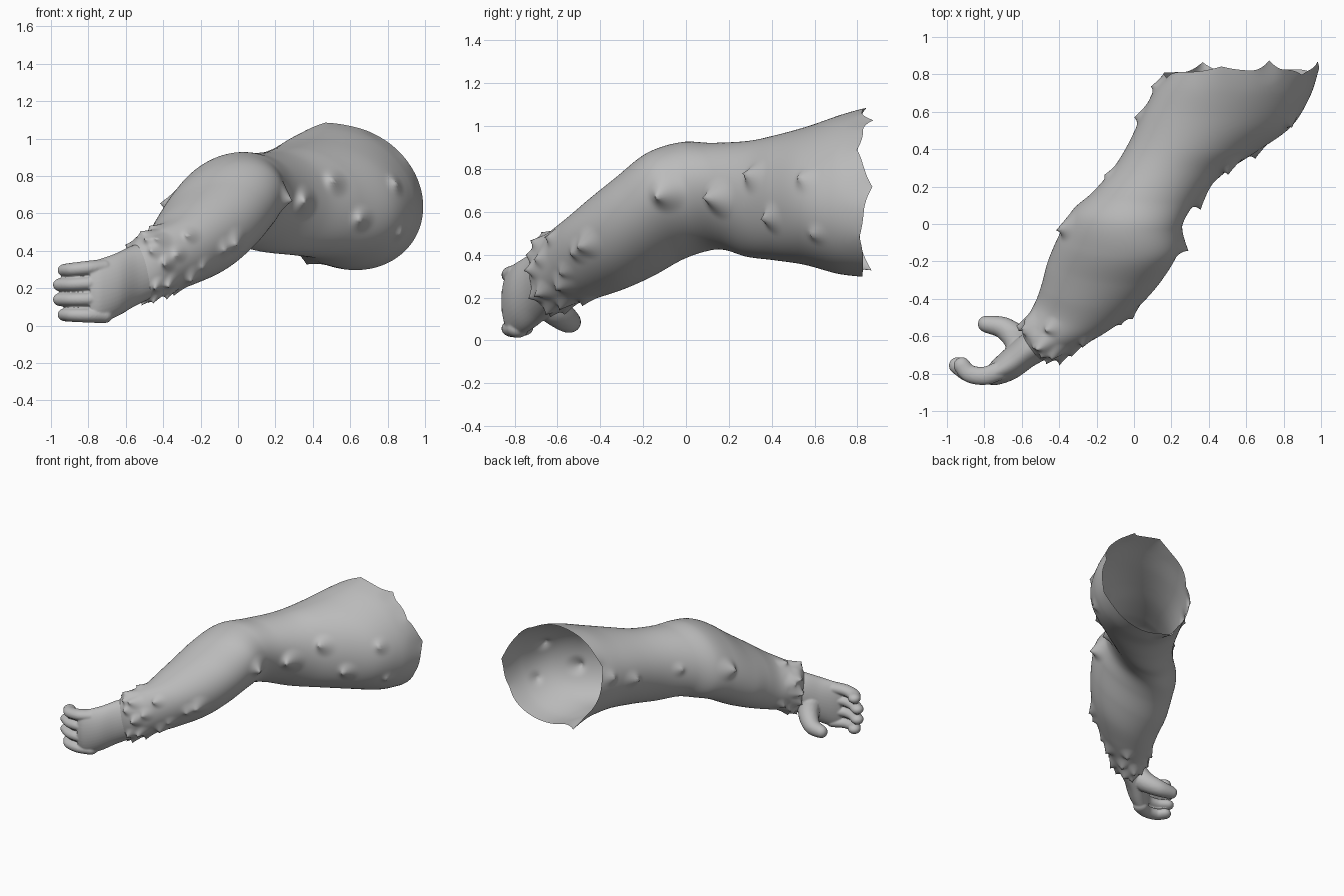
import bpy, bmesh, math, random
from mathutils import Vector

if "Cube" in bpy.data.objects:
    bpy.data.objects.remove(bpy.data.objects["Cube"])

random.seed(4)
grey = bpy.data.materials.new("plain grey")
grey.diffuse_color = (0.5, 0.5, 0.5, 1)
grey.use_nodes = True
grey.node_tree.nodes["Principled BSDF"].inputs["Base Color"].default_value = grey.diffuse_color


def spline(rows, t):
    """Smooth interpolation through the rows, t from 0 to len(rows) - 1."""
    i = min(int(t), len(rows) - 2)
    f = t - i
    p0, p1, p2, p3 = (rows[max(0, min(len(rows) - 1, k))] for k in range(i - 1, i + 3))
    return [0.5 * (2 * b + (c - a) * f + (2 * a - 5 * b + 4 * c - d) * f * f
                   + (3 * b - a - 3 * c + d) * f ** 3)
            for a, b, c, d in zip(p0, p1, p2, p3)]


def loft(bm, rows, rings, segs):
    """Skin oval sections: left x, y, right x, y, middle z, half height, lean, roll."""
    grid = []
    for i in range(rings):
        lx, ly, rx, ry, z, h, lean, roll = spline(rows, (len(rows) - 1) * i / (rings - 1))
        mid = Vector(((lx + rx) / 2, (ly + ry) / 2, z))
        flat = Vector(((rx - lx) / 2, (ry - ly) / 2, 0))
        ahead = Vector((flat.y, -flat.x, 0)).normalized()
        side = flat + Vector((0, 0, roll))
        up = h * (ahead * lean + Vector((0, 0, math.sqrt(1 - lean * lean))))
        angles = [2 * math.pi * j / segs for j in range(segs)]
        grid.append([bm.verts.new(mid + side * math.cos(a) + up * math.sin(a)) for a in angles])
    for a, b in zip(grid, grid[1:]):
        for j in range(segs):
            k = (j + 1) % segs
            bm.faces.new((a[j], a[k], b[k], b[j]))
    return grid


def finish(bm, name):
    bm.normal_update()
    mesh = bpy.data.meshes.new(name)
    bm.to_mesh(mesh)
    bm.free()
    mesh.materials.append(grey)
    mesh.shade_smooth()
    ob = bpy.data.objects.new(name, mesh)
    bpy.context.collection.objects.link(ob)
    return ob


# Arm: open at the shoulder, closing onto the wrist
ARM = [
    (.16, .81, .99, .83, .685, .385, 0, -.05),
    (.12, .74, .94, .68, .68, .365, 0, -.05),
    (.05, .60, .84, .52, .675, .32, 0, -.04),
    (-.03, .43, .66, .39, .665, .29, 0, -.02),
    (-.11, .30, .48, .27, .66, .27, 0, 0),
    (-.22, .17, .34, .13, .672, .25, .1, .02),
    (-.33, .07, .26, 0, .67, .255, .2, .05),
    (-.40, -.06, .24, -.14, .625, .25, .3, .07),
    (-.46, -.20, .16, -.28, .53, .235, .35, .06),
    (-.49, -.31, .05, -.41, .455, .22, .35, .04),
    (-.52, -.40, -.10, -.54, .39, .195, .35, .03),
    (-.56, -.48, -.26, -.64, .345, .18, .3, .01),
    (-.585, -.53, -.40, -.72, .31, .172, .2, 0),
    (-.59, -.60, -.50, -.73, .28, .14, .1, 0),
]
RINGS, SEGS = 170, 120
bm = bmesh.new()
grid = loft(bm, ARM, RINGS, SEGS)
bm.normal_update()
where = {v: (i, j) for i, row in enumerate(grid) for j, v in enumerate(row)}


def pull(v, move, radius):
    """Draw the surface around a vertex out into a pointed tuft."""
    base = v.co.copy()
    for w in bm.verts:
        d = (w.co - base).length
        if d < radius:
            w.co += move * (1 - d / radius) ** 1.8


def tuft(v, size, radius, sweep=0.9):
    i, j = where[v]
    ahead = (grid[min(i + 1, RINGS - 1)][j].co - grid[max(i - 1, 0)][j].co).normalized()
    pull(v, (v.normal * .8 + ahead * sweep) * size, radius)


# Scattered tufts along the arm
TUFTS = [
    (.24, -.09, .69, .06), (.38, .14, .66, .065), (.53, .29, .77, .05), (.66, .41, .57, .045),
    (.85, .55, .76, .035), (.87, .60, .50, .025), (-.02, -.44, .46, .045), (-.08, -.49, .42, .035),
    (-.22, -.59, .25, .04), (-.38, 0, .67, .055), (-.14, .28, .70, .025),
    (.05, .59, .70, .04), (.13, .74, .75, .03),
]
for x, y, z, size in TUFTS:
    spot = Vector((x, y, z))
    near = min(bm.verts, key=lambda v: (v.co - spot).length)
    tuft(near, size, size + .04)

# Staggered rows of tufts around the cuff
for station, count, size in ((10.7, 6, .03), (11.4, 9, .036), (12.0, 11, .036)):
    ring = round(station / (len(ARM) - 1) * (RINGS - 1))
    for n in range(count):
        j = int((n + station + random.uniform(-.25, .25)) * SEGS / count) % SEGS
        tuft(grid[ring + random.randint(-3, 3)][j], size * random.uniform(.75, 1.15), .06, 1.2)

# Ragged shoulder rim: degrees around, distance outwards, rise, width
for deg, out, rise, width in ((12, .04, 0, .12), (40, -.03, 0, .12), (68, .05, 0, .09),
                              (105, .025, .015, .16), (-25, -.02, 0, .15),
                              (-120, .05, -.05, .13), (165, -.03, 0, .14)):
    v = grid[0][round(deg / 360 * SEGS) % SEGS]
    pull(v, Vector((0, out, rise)), width)
finish(bm, "arm")

# Palm
PALM = [
    (-.53, -.55, -.42, -.70, .30, .155, 0, 0),
    (-.61, -.60, -.53, -.755, .26, .165, 0, 0),
    (-.68, -.66, -.63, -.825, .215, .17, 0, 0),
    (-.75, -.725, -.73, -.86, .185, .17, 0, 0),
    (-.79, -.77, -.79, -.855, .185, .15, 0, 0),
]
bm = bmesh.new()
palm = loft(bm, PALM, 24, 40)
bm.faces.new(palm[0][::-1])
bm.faces.new(palm[-1])


def digit(path, r0, r1, deep=1.0, steps=28):
    """Overlapping balls along a path, fused later by the remesh."""
    for n in range(steps):
        f = n / (steps - 1)
        p = Vector(spline(path, f * (len(path) - 1)))
        ball = bmesh.ops.create_icosphere(bm, subdivisions=3, radius=r0 + (r1 - r0) * f)
        bmesh.ops.scale(bm, verts=ball["verts"], vec=(deep, deep, 1))
        bmesh.ops.translate(bm, verts=ball["verts"], vec=p)


# Four curled fingers, stacked from top to bottom
for z0, z1, reach in ((.315, .295, -.015), (.23, .218, .01), (.142, .139, .01), (.053, .058, -.015)):
    digit([(-.72, -.785, z0), (-.80, -.812, z0 * .6 + z1 * .4),
           (-.88, -.80, z0 * .2 + z1 * .8), (-.935 - reach, -.757, z1)], .041, .036, 1.25)

# Thumb, low on the palm side
digit([(-.60, -.665, .20), (-.63, -.61, .14), (-.70, -.555, .095), (-.79, -.535, .085)], .085, .045)

hand = finish(bm, "hand")
remesh = hand.modifiers.new("fuse", 'REMESH')
remesh.mode = 'VOXEL'
remesh.voxel_size = .006
remesh.use_smooth_shade = True
soften = hand.modifiers.new("soften", 'SMOOTH')
soften.factor = .5
soften.iterations = 4
